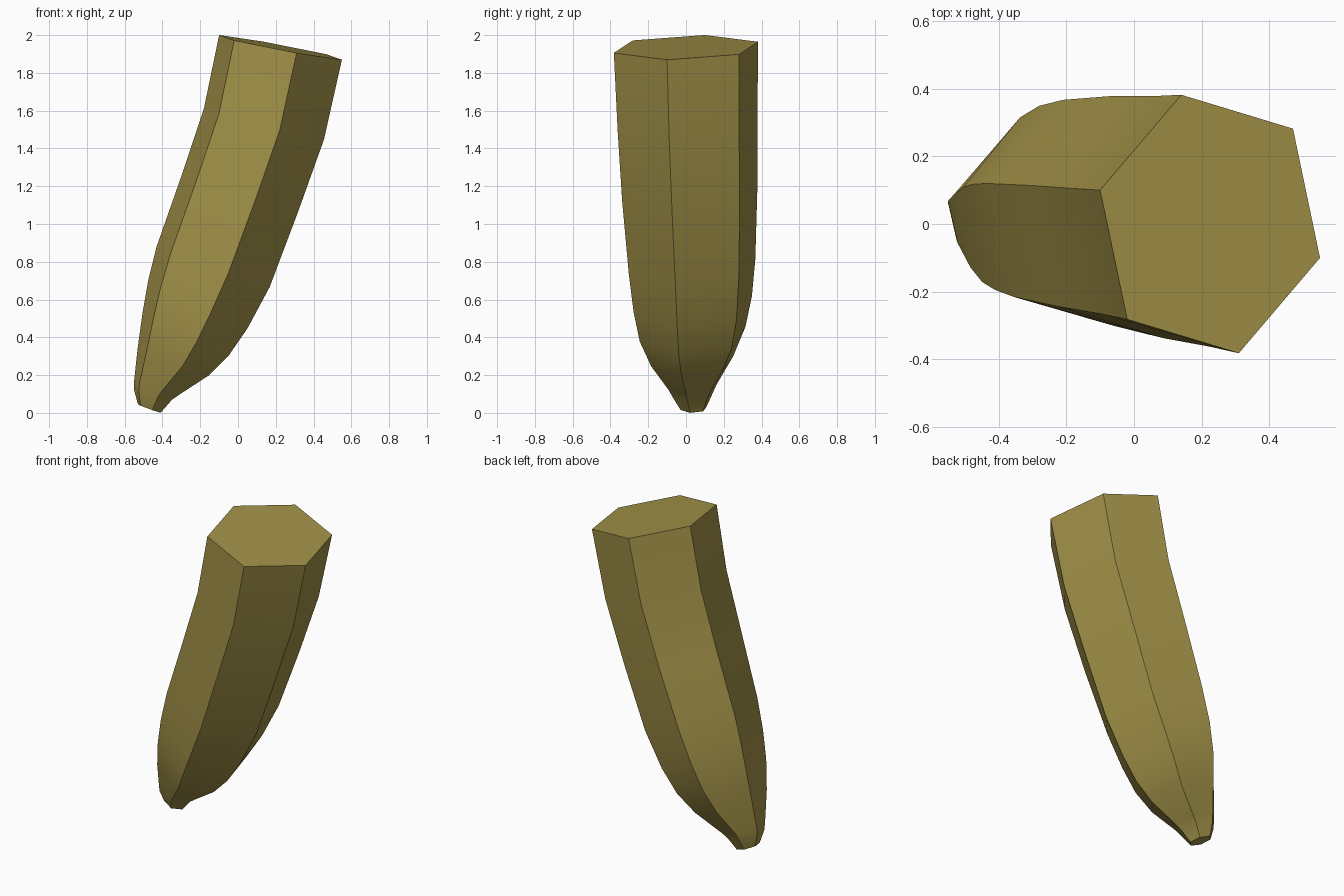
import bpy, bmesh, math

cube = bpy.data.objects.get("Cube")
if cube:
    bpy.data.objects.remove(cube, do_unlink=True)

# One flat olive-yellow peel colour
peel = bpy.data.materials.new("olive_yellow_peel")
peel.use_nodes = True
colour = (0.36, 0.285, 0.065, 1.0)
peel.diffuse_color = colour
peel.node_tree.nodes["Principled BSDF"].inputs["Base Color"].default_value = colour

# Skewed hexagon, as fractions of the half width and half depth
HALF = [(-1.0, 0.262), (-0.262, 1.0), (0.754, 0.738)]
HEXAGON = HALF + [(-x, -y) for x, y in HALF]

# Stations from cut end to tip:
# inner ridge x, z; outer ridge x, z; centre y; half depth
STATIONS = [
    (-0.10, 1.997, 0.55, 1.873, 0.000, 0.382),
    (-0.18, 1.61, 0.455, 1.45, 0.008, 0.370),
    (-0.30, 1.25, 0.317, 1.065, 0.020, 0.358),
    (-0.43, 0.88, 0.168, 0.67, 0.032, 0.335),
    (-0.475, 0.70, 0.050, 0.45, 0.036, 0.313),
    (-0.505, 0.53, -0.050, 0.305, 0.035, 0.280),
    (-0.53, 0.35, -0.155, 0.20, 0.033, 0.218),
    (-0.55, 0.17, -0.315, 0.095, 0.035, 0.125),
    (-0.55, 0.12, -0.350, 0.070, 0.035, 0.107),
    (-0.53, 0.045, -0.41, 0.001, 0.040, 0.068),
]


def add_ring(bm, station):
    """Place one tilted hexagonal cross-section."""
    ax, az, dx, dz, yc, depth = station
    xc, zc = (ax + dx) / 2, (az + dz) / 2
    half_x, half_z = (dx - ax) / 2, (dz - az) / 2
    return [bm.verts.new((xc + u * half_x, yc + v * depth,
                          zc + u * half_z + 0.035 * v * depth))
            for u, v in HEXAGON]


# Curved, tapering fruit half with a flat cut end and a blunt tip
bm = bmesh.new()
rings = [add_ring(bm, s) for s in STATIONS]
for upper, lower in zip(rings, rings[1:]):
    for i in range(6):
        j = (i + 1) % 6
        bm.faces.new((upper[i], upper[j], lower[j], lower[i]))
bm.faces.new(rings[0])
bm.faces.new(rings[-1])
bmesh.ops.recalc_face_normals(bm, faces=bm.faces)

mesh = bpy.data.meshes.new("fruit_half")
bm.to_mesh(mesh)
bm.free()
mesh.materials.append(peel)
fruit = bpy.data.objects.new("fruit_half", mesh)
bpy.context.collection.objects.link(fruit)

# Smooth along the length, crisp along the ridges
bpy.ops.object.select_all(action='DESELECT')
fruit.select_set(True)
bpy.context.view_layer.objects.active = fruit
bpy.ops.object.shade_smooth_by_angle(angle=math.radians(35))
